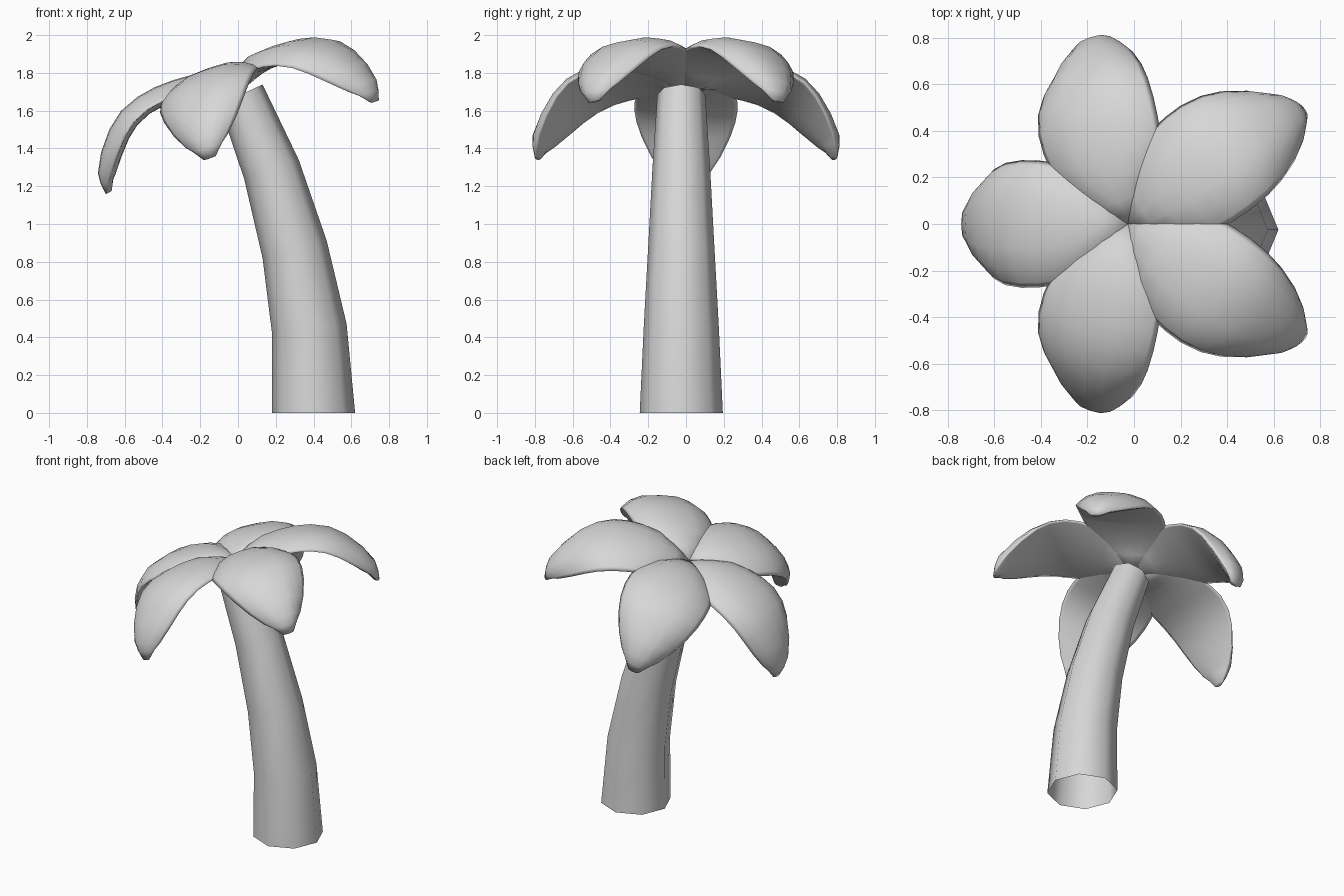
import bpy, bmesh, math
from mathutils import Matrix, Vector

cube = bpy.data.objects.get("Cube")
if cube:
    bpy.data.objects.remove(cube, do_unlink=True)

# Single clay colour
GREY = (0.68, 0.68, 0.68, 1)
clay = bpy.data.materials.new("light grey clay")
clay.use_nodes = True
clay.diffuse_color = GREY
clay.node_tree.nodes["Principled BSDF"].inputs["Base Color"].default_value = GREY


def finish(name, bm):
    """Turn a bmesh into a smooth shaded object."""
    for face in bm.faces:
        face.smooth = True
    mesh = bpy.data.meshes.new(name)
    bm.to_mesh(mesh)
    bm.free()
    mesh.materials.append(clay)
    obj = bpy.data.objects.new(name, mesh)
    bpy.context.collection.objects.link(obj)


def bridge(bm, rings):
    """Fill quads between neighbouring rings of vertices."""
    count = len(rings[0])
    for a, b in zip(rings, rings[1:]):
        for i in range(count):
            j = (i + 1) % count
            bm.faces.new((a[i], a[j], b[j], b[i]))


# Trunk: eight-sided tapering tube, open at the foot
# (centre x, centre z, radius, lean in degrees)
SIDES = 8
trunk_rings = [(0.40, 0, 0.22, 0), (0.377, 0.45, 0.199, 6), (0.30, 0.865, 0.176, 15),
               (0.177, 1.29, 0.153, 19), (0.015, 1.685, 0.127, 25)]
bm = bmesh.new()
rings = []
for x, z, radius, lean in trunk_rings:
    place = Matrix.Translation((x, -0.025, z)) @ Matrix.Rotation(-math.radians(lean), 4, "Y")
    rings.append([bm.verts.new(place @ Vector((radius * math.cos(math.tau * i / SIDES),
                                               radius * math.sin(math.tau * i / SIDES), 0)))
                  for i in range(SIDES)])
bridge(bm, rings)
top = bm.faces.new(rings[-1])
for edge in top.edges:
    edge.smooth = False
finish("trunk", bm)

# Leaf: arched solid pad, domed on top and nearly flat beneath
# (distance out, height, half width, rim droop)
leaf_ribs = [(0, 0.05, 0.05, 0.06), (0.1, 0.10, 0.15, 0.07), (0.2, 0.132, 0.22, 0.08),
             (0.31, 0.138, 0.26, 0.085), (0.41, 0.134, 0.272, 0.085), (0.51, 0.116, 0.274, 0.085),
             (0.62, 0.073, 0.262, 0.09), (0.71, 0.0, 0.235, 0.09), (0.79, -0.1, 0.185, 0.085),
             (0.842, -0.2, 0.125, 0.07), (0.846, -0.26, 0.085, 0.045), (0.838, -0.317, 0.035, 0.01)]
COLUMNS = 8
BULGE = 0.025
crown = Matrix.Translation((-0.01, 0, 1.73)) @ Matrix.Rotation(-math.radians(18.9), 4, "Y")


def make_leaf(name, angle):
    bm = bmesh.new()
    place = crown @ Matrix.Rotation(math.radians(angle), 4, "Z")
    rings = []
    for k, (out, up, half, droop) in enumerate(leaf_ribs):
        before, after = leaf_ribs[max(k - 1, 0)], leaf_ribs[min(k + 1, len(leaf_ribs) - 1)]
        along = Vector((after[0] - before[0], 0, after[1] - before[1])).normalized()
        inward = Vector((along.z, 0, -along.x))
        ring = []
        for c in range(2 * COLUMNS):
            s = -math.cos(math.pi * c / COLUMNS)
            if c <= COLUMNS:
                depth = droop * abs(s) ** 3
            else:
                depth = droop + BULGE * (1 - s * s)
            ring.append(bm.verts.new(place @ (Vector((out, half * s, up)) + inward * depth)))
        rings.append(ring)
    bridge(bm, rings)
    bm.faces.new(rings[0])
    bm.faces.new(rings[-1])
    bmesh.ops.recalc_face_normals(bm, faces=bm.faces)
    finish(name, bm)


leaf_names = ["back_left_leaf", "back_leaf", "right_leaf", "front_leaf", "front_left_leaf"]
for i, name in enumerate(leaf_names):
    make_leaf(name, 36 + 72 * i)
